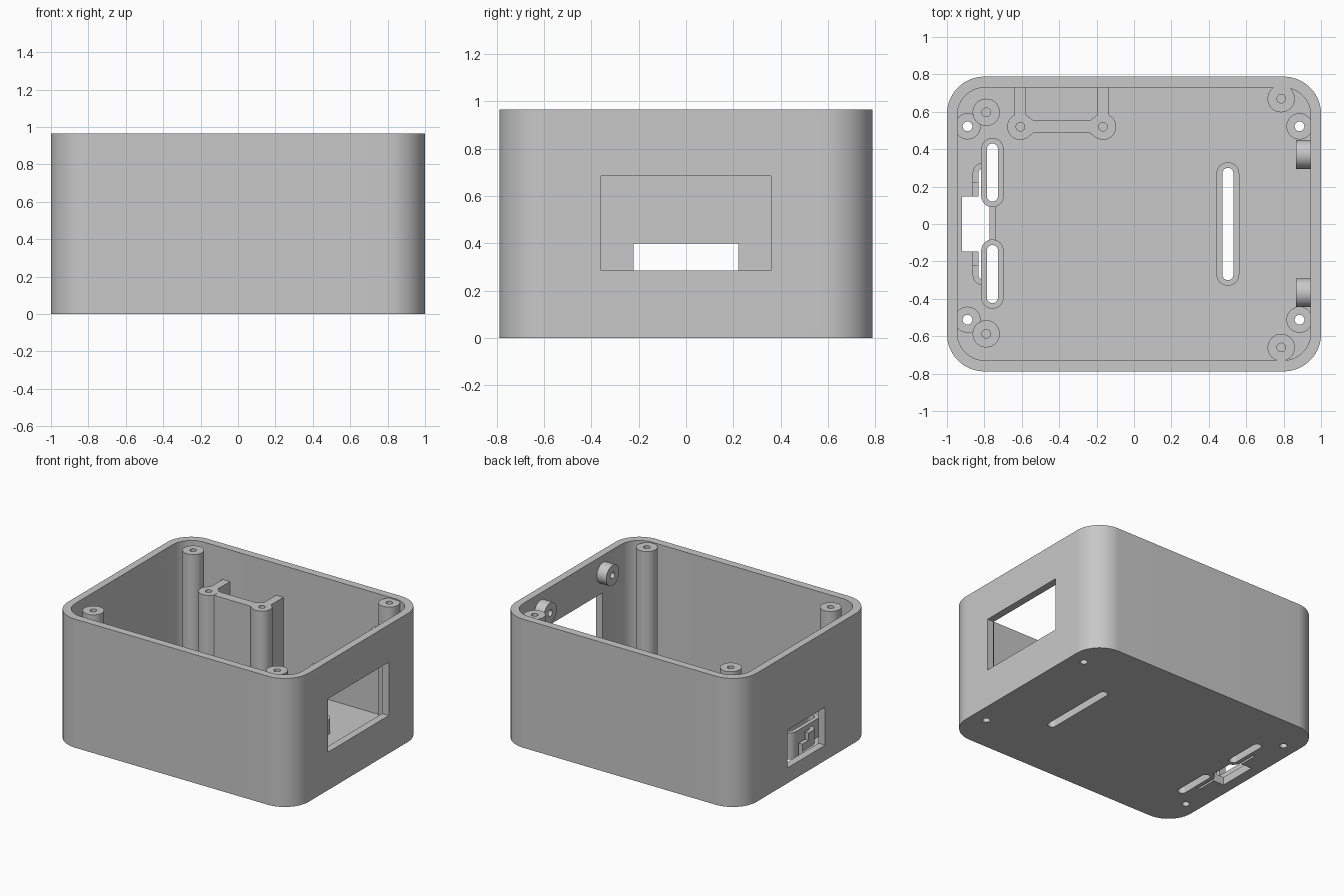
import bpy, bmesh
from math import cos, sin, pi, radians
from mathutils import Matrix

old = bpy.data.objects.get("Cube")
if old:
    bpy.data.objects.remove(old, do_unlink=True)

grey = bpy.data.materials.new("light grey plastic")
grey.use_nodes = True
grey.diffuse_color = (0.58, 0.58, 0.58, 1)
grey.node_tree.nodes["Principled BSDF"].inputs["Base Color"].default_value = (0.58, 0.58, 0.58, 1)

HEIGHT, FLOOR = 0.965, 0.06
parts, cutters = [], []


def prism(name, outline, z0, z1, cutter=False):
    """Extrude a closed outline from z0 to z1."""
    bm = bmesh.new()
    face = bm.faces.new([bm.verts.new((x, y, z0)) for x, y in outline])
    ext = bmesh.ops.extrude_face_region(bm, geom=[face])
    for v in ext["geom"]:
        if isinstance(v, bmesh.types.BMVert):
            v.co.z = z1
    bmesh.ops.recalc_face_normals(bm, faces=bm.faces)
    mesh = bpy.data.meshes.new(name)
    bm.to_mesh(mesh)
    bm.free()
    obj = bpy.data.objects.new(name, mesh)
    bpy.context.collection.objects.link(obj)
    obj.hide_render = cutter
    (cutters if cutter else parts).append(obj)
    return obj


def rounded(cx, cy, hx, hy, r, steps=12):
    """Rounded rectangle outline from its centre and half sizes."""
    pts = []
    for k, (sx, sy) in enumerate([(1, 1), (-1, 1), (-1, -1), (1, -1)]):
        for i in range(steps + 1):
            a = (k + i / steps) * pi / 2
            pts.append((cx + sx * (hx - r) + r * cos(a), cy + sy * (hy - r) + r * sin(a)))
    return pts


def circle(cx, cy, r, n=32):
    return [(cx + r * cos(2 * pi * i / n), cy + r * sin(2 * pi * i / n)) for i in range(n)]


def box(x0, x1, y0, y1):
    return [(x0, y0), (x1, y0), (x1, y1), (x0, y1)]


def slot(cx, cy, hx, hy):
    return rounded(cx, cy, hx, hy, hx - 0.0005, 8)


def cut(target, *tools):
    for tool in tools:
        mod = target.modifiers.new("cut", 'BOOLEAN')
        mod.operation, mod.solver, mod.object = 'DIFFERENCE', 'EXACT', tool


# Cutters for the cavity, side windows and floor openings
cavity = prism("cavity_cutter", rounded(0, 0, 0.945, 0.73, 0.15, 16), FLOOR, 1.2, True)
right_window = prism("right_window_cutter", box(0.85, 1.1, -0.36, 0.36), 0.285, 0.685, True)
left_window = prism("left_window_cutter", box(-1.1, -0.82, -0.222, 0.222), 0.115, 0.4, True)
plug_well = prism("plug_well_cutter", box(-0.92, -0.8, -0.147, 0.147), -0.1, 0.3, True)
long_slots = {x: prism("long_slot_cutter", slot(x, 0, 0.03, 0.3), -0.1, 0.4, True)
              for x in (-0.802, 0.502)}
short_slots = {y: prism("short_slot_cutter", slot(-0.757, y, 0.03, 0.155), -0.1, 0.4, True)
               for y in (-0.268, 0.275)}

# Case shell
shell = prism("case_shell", rounded(0, 0, 1, 0.788, 0.2, 20), 0, HEIGHT)
cut(shell, cavity, right_window, left_window, plug_well,
    *long_slots.values(), *short_slots.values())

# Raised rims around the floor slots
for x, tool in long_slots.items():
    rim = prism("long_slot_rim", slot(x, 0, 0.061, 0.33), 0.002, 0.17)
    cut(rim, tool)
    if x < 0:
        cut(rim, plug_well, left_window, *short_slots.values())
for y, tool in short_slots.items():
    cut(prism("short_slot_rim", slot(-0.757, y, 0.06, 0.185), 0.001, 0.2), tool)

# Short screw bosses with holes through the floor
for x in (-0.89, 0.885):
    for y in (-0.512, 0.522):
        hole = prism("screw_hole_cutter", circle(x, y, 0.026), -0.1, 0.4, True)
        cut(shell, hole)
        cut(prism("floor_screw_boss", circle(x, y, 0.07), 0.001, 0.17), hole)

# Tall lid posts with blind holes
for x, y in [(-0.79, 0.597), (-0.79, -0.587), (0.787, 0.67), (0.787, -0.66)]:
    post = prism("lid_post", circle(x, y, 0.073), 0.03, 0.957)
    cut(post, prism("post_hole_cutter", circle(x, y, 0.023), 0.65, 1.1, True))

# Board support: two posts, ribs to the back wall and a flared bridge
LEFT_POST, RIGHT_POST, POST_Y, TOP = -0.608, -0.165, 0.52, 0.728
for x in (LEFT_POST, RIGHT_POST):
    hole = prism("support_hole_cutter", circle(x, POST_Y, 0.023), 0.45, 1, True)
    cut(prism("support_post", circle(x, POST_Y, 0.07), 0.03, TOP), hole)
    prism("support_rib", box(x - 0.03, x + 0.03, POST_Y + 0.06, 0.75), 0.03, TOP - 0.001)
side = [(LEFT_POST + 0.042, 0.055), (LEFT_POST + 0.07, 0.034),
        (RIGHT_POST - 0.07, 0.034), (RIGHT_POST - 0.042, 0.055)]
bridge = [(x, POST_Y - d) for x, d in side] + [(x, POST_Y + d) for x, d in reversed(side)]
prism("support_bridge", bridge, 0.03, TOP - 0.001)

# Round bosses on the right wall, lying along x
turn = Matrix.Rotation(radians(90), 4, 'Y')
for y in (-0.368, 0.372):
    boss = prism("wall_boss", circle(0, 0, 0.077), 0, 0.09)
    hole = prism("wall_boss_hole_cutter", circle(0, 0, 0.024), -0.02, 0.075, True)
    for obj in (boss, hole):
        obj.data.transform(Matrix.Translation((0.866, y, 0.835)) @ turn)
    cut(boss, hole)

# Apply the cuts, remove the cutters, then colour and shade
bpy.context.view_layer.update()
graph = bpy.context.evaluated_depsgraph_get()
results = [bpy.data.meshes.new_from_object(p.evaluated_get(graph)) for p in parts]
for part, mesh in zip(parts, results):
    part.modifiers.clear()
    part.data = mesh
    mesh.materials.clear()
    mesh.materials.append(grey)
for tool in cutters:
    bpy.data.objects.remove(tool, do_unlink=True)
bpy.ops.object.select_all(action='DESELECT')
for part in parts:
    part.select_set(True)
bpy.context.view_layer.objects.active = shell
bpy.ops.object.shade_smooth_by_angle(angle=radians(30))
